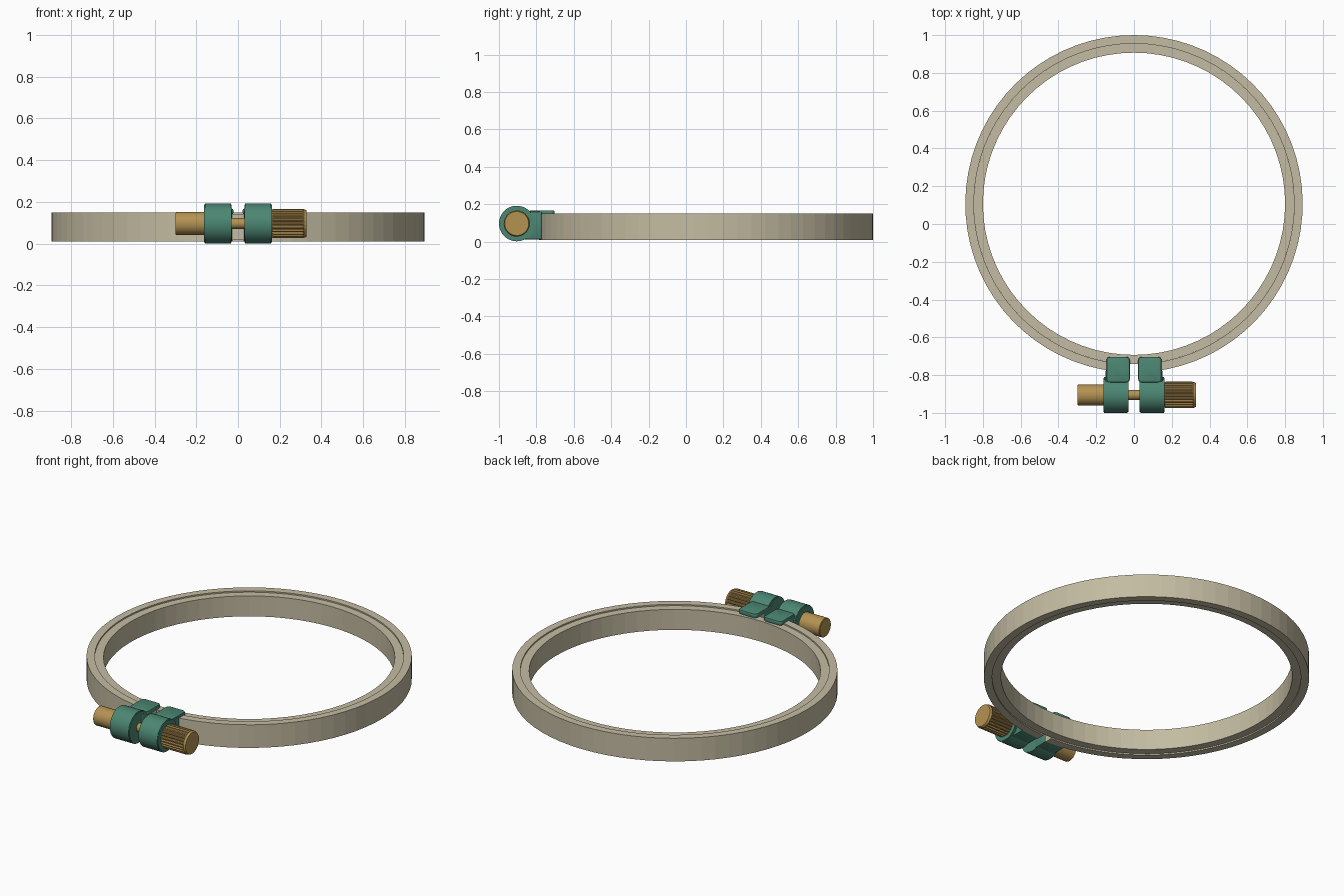
import bpy, bmesh, math
from mathutils import Matrix

cube = bpy.data.objects.get("Cube")
if cube:
    bpy.data.objects.remove(cube, do_unlink=True)


def material(name, colour):
    m = bpy.data.materials.new(name)
    m.use_nodes = True
    m.diffuse_color = (*colour, 1)
    m.node_tree.nodes["Principled BSDF"].inputs["Base Color"].default_value = (*colour, 1)
    return m


WOOD = material("pale beige", (0.55, 0.50, 0.36))
TEAL = material("teal green", (0.072, 0.24, 0.168))
BRASS = material("brass", (0.46, 0.29, 0.085))

CENTRE_Y = 0.107            # middle of the hoop
AXIS_Y, AXIS_Z = -0.905, 0.097   # screw axis


def finish(name, bm, mat, smooth=False):
    bmesh.ops.recalc_face_normals(bm, faces=bm.faces)
    me = bpy.data.meshes.new(name)
    bm.to_mesh(me)
    bm.free()
    me.materials.append(mat)
    ob = bpy.data.objects.new(name, me)
    bpy.context.collection.objects.link(ob)
    if smooth:
        bpy.ops.object.select_all(action="DESELECT")
        ob.select_set(True)
        bpy.context.view_layer.objects.active = ob
        bpy.ops.object.shade_smooth_by_angle(angle=math.radians(35))
    return ob


def hoop(name, r_in, r_out, z0, z1, half_gap=0.0, steps=72):
    """Rectangular section swept around z, with an optional gap at the front."""
    bm = bmesh.new()
    closed = half_gap == 0
    start = -math.pi / 2 + half_gap / r_out
    sweep = 2 * math.pi - 2 * half_gap / r_out
    section = [(r_in, z0), (r_out, z0), (r_out, z1), (r_in, z1)]
    rings = []
    for i in range(steps if closed else steps + 1):
        a = start + sweep * i / steps
        rings.append([bm.verts.new((r * math.cos(a), CENTRE_Y + r * math.sin(a), z))
                      for r, z in section])
    for i in range(steps):
        a, b = rings[i], rings[(i + 1) % len(rings)]
        for k in range(4):
            n = (k + 1) % 4
            bm.faces.new((a[k], a[n], b[n], b[k]))
    if not closed:
        bm.faces.new(rings[0])
        bm.faces.new(rings[-1])
    return finish(name, bm, WOOD)


def rod(name, x0, x1, radius, mat, bevel=0.0, sides=48):
    """Cylinder along the screw axis."""
    bm = bmesh.new()
    bmesh.ops.create_cone(bm, cap_ends=True, segments=sides, radius1=radius,
                          radius2=radius, depth=x1 - x0,
                          matrix=Matrix.Translation(((x0 + x1) / 2, AXIS_Y, AXIS_Z))
                          @ Matrix.Rotation(math.pi / 2, 4, "Y"))
    if bevel:
        rims = [e for e in bm.edges if abs(e.verts[0].co.x - e.verts[1].co.x) < 1e-4]
        bmesh.ops.bevel(bm, geom=rims, offset=bevel, segments=2, affect="EDGES")
    return finish(name, bm, mat, True)


def rounded_box(name, lo, hi, mat, corner, edge):
    """Box with rounded upright corners and softened rims."""
    bm = bmesh.new()
    bmesh.ops.create_cube(bm, size=1)
    for v in bm.verts:
        v.co = [(a + b) / 2 + c * (b - a) for a, b, c in zip(lo, hi, v.co)]
    upright = [e for e in bm.edges if abs(e.verts[0].co.z - e.verts[1].co.z) > 1e-4]
    bmesh.ops.bevel(bm, geom=upright, offset=corner, segments=4, affect="EDGES", profile=0.5)
    rims = [e for e in bm.edges if abs(e.verts[0].co.z - e.verts[1].co.z) < 1e-4]
    bmesh.ops.bevel(bm, geom=rims, offset=edge, segments=2, affect="EDGES", profile=0.5)
    return finish(name, bm, mat, True)


def fluted_knob(name, stations, mat, flutes=24):
    """Knob along the screw axis; each station is (x, ridge radius, groove radius)."""
    bm = bmesh.new()
    count = flutes * 4
    rings = []
    for x, ridge, groove in stations:
        ring = []
        for i in range(count):
            a = 2 * math.pi * i / count
            r = ridge if i % 4 < 2 else groove
            ring.append(bm.verts.new((x, AXIS_Y + r * math.cos(a), AXIS_Z + r * math.sin(a))))
        rings.append(ring)
    for a, b in zip(rings, rings[1:]):
        for i in range(count):
            n = (i + 1) % count
            bm.faces.new((a[i], a[n], b[n], b[i]))
    bm.faces.new(rings[0])
    bm.faces.new(rings[-1])
    return finish(name, bm, mat)


# Two nested hoops, the outer one split at the front
hoop("inner_hoop", 0.80, 0.848, 0.018, 0.142)
hoop("outer_hoop", 0.848, 0.893, 0.01, 0.15, half_gap=0.028)

# Mirrored clamp: barrel, upright block and lip resting on the hoop
for side, label in ((1, "left"), (-1, "right")):
    def span(a, b):
        return sorted((side * a, side * b))
    x0, x1 = span(0.03, 0.162)
    rod(label + "_clamp_barrel", x0, x1, 0.095, TEAL, bevel=0.004)
    x0, x1 = span(0.028, 0.15)
    rounded_box(label + "_clamp_block", (x0, -0.88, 0.012), (x1, -0.772, 0.16),
                TEAL, 0.008, 0.004)
    x0, x1 = span(0.022, 0.146)
    rounded_box(label + "_clamp_lip", (x0, -0.84, 0.14), (x1, -0.703, 0.168),
                TEAL, 0.02, 0.008)

# Brass screw, nut and grip knob
rod("screw_shaft", -0.2, 0.2, 0.026, BRASS, sides=24)
rod("screw_nut", -0.30, -0.15, 0.056, BRASS, bevel=0.003)
fluted_knob("screw_knob", [(0.158, 0.063, 0.063), (0.168, 0.07, 0.063),
                           (0.308, 0.07, 0.063), (0.315, 0.069, 0.069),
                           (0.327, 0.064, 0.064)], BRASS)
